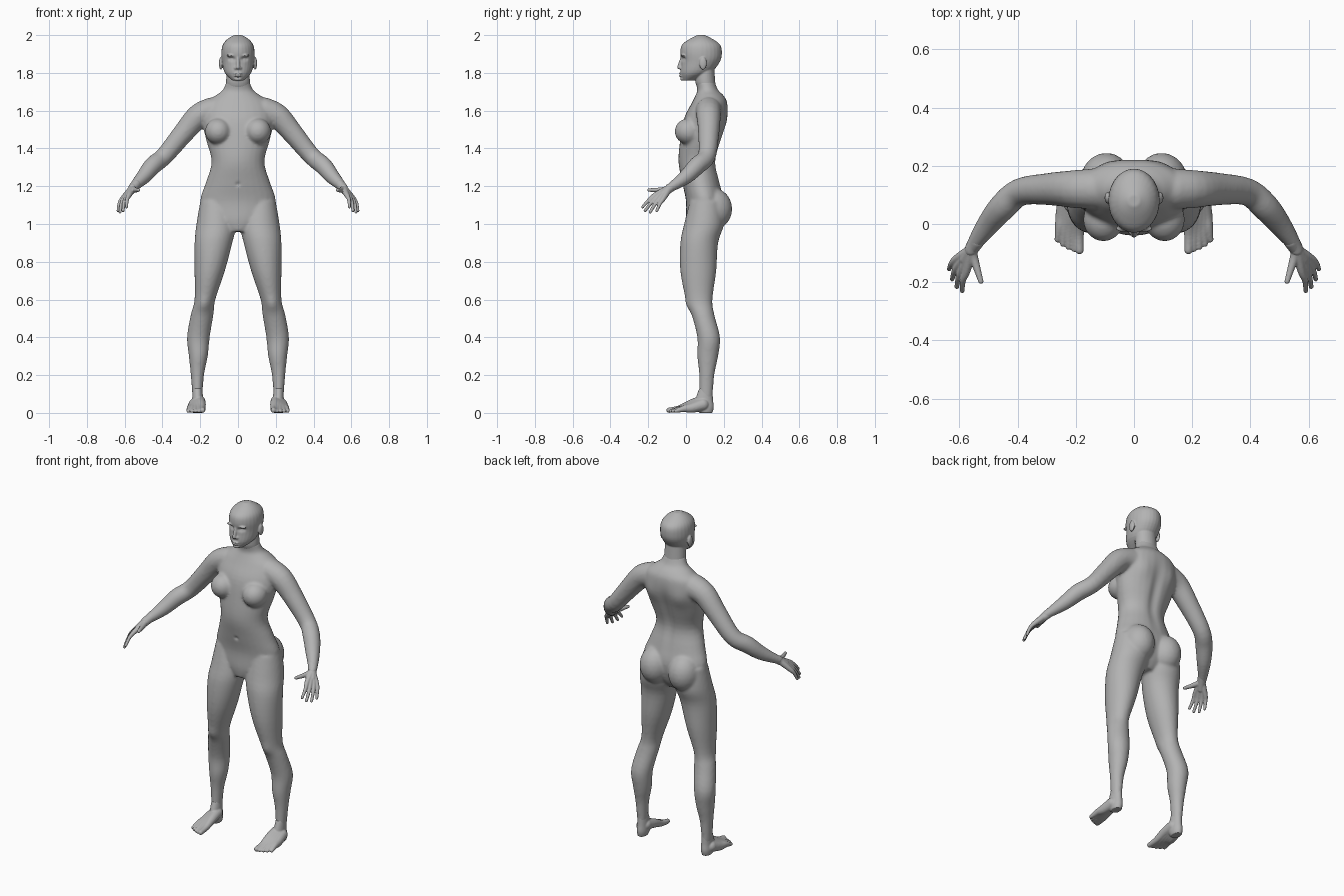
import bpy, bmesh, math
from mathutils import Vector, Matrix

cube = bpy.data.objects.get("Cube")
if cube:
    bpy.data.objects.remove(cube, do_unlink=True)

grey = bpy.data.materials.new("plain grey")
grey.use_nodes = True
grey.diffuse_color = (.45, .45, .45, 1)
shader = grey.node_tree.nodes["Principled BSDF"]
shader.inputs["Base Color"].default_value = grey.diffuse_color


def flow(rows, steps=4):
    """Fill in a smooth run of rows through the given key rows."""
    result = []
    for i in range(len(rows) - 1):
        before, start = rows[max(i - 1, 0)], rows[i]
        end, after = rows[i + 1], rows[min(i + 2, len(rows) - 1)]
        for step in range(steps):
            t = step / steps
            row = []
            for a, b, c, d in zip(before, start, end, after):
                slope_in, slope_out = (c - a) / 2, (d - b) / 2
                bend = 3 * (c - b) - 2 * slope_in - slope_out
                twist = 2 * (b - c) + slope_in + slope_out
                row.append(b + t * (slope_in + t * (bend + t * twist)))
            result.append(row)
    return result + [rows[-1]]


def skin(bm, rings):
    """Bridge rings of points into a closed tube."""
    loops = [[bm.verts.new(point) for point in ring] for ring in rings]
    count = len(loops[0])
    for lower, upper in zip(loops, loops[1:]):
        for i in range(count):
            j = (i + 1) % count
            bm.faces.new((lower[i], lower[j], upper[j], upper[i]))
    bm.faces.new(loops[0][::-1])
    bm.faces.new(loops[-1])


def circle(count):
    angles = [math.tau * i / count for i in range(count)]
    return [(math.cos(angle), math.sin(angle)) for angle in angles]


def loft(bm, rows, side=1):
    """Stack oval sections given as height, x range, front and back."""
    skin(bm, [[(side * (left + right + u * (right - left)) / 2,
                (front + back + v * (back - front)) / 2, z)
               for u, v in circle(28)]
              for z, left, right, front, back in flow(rows)])


def loft_centred(bm, rows):
    """Stack symmetric sections given as height, half width, front and back."""
    loft(bm, [(z, -width, width, front, back) for z, width, front, back in rows])


def blob(bm, centre, radii, side=1):
    x, y, z = centre
    place = Matrix.Translation((side * x, y, z)) @ Matrix.Diagonal((*radii, 1))
    bmesh.ops.create_icosphere(bm, subdivisions=3, radius=1, matrix=place)


def limb(bm, path, side=1):
    """Round limb through x, y, z, radius rows, with rounded ends."""
    rows = flow(path)
    points = [Vector((side * x, y, z)) for x, y, z, radius in rows]
    rings = []
    for i, point in enumerate(points):
        along = points[min(i + 1, len(points) - 1)] - points[max(i - 1, 0)]
        turn = along.to_track_quat('Z', 'Y')
        radius = rows[i][-1]
        rings.append([point + turn @ Vector((u * radius, v * radius, 0))
                      for u, v in circle(16)])
    skin(bm, rings)
    for end in (0, -1):
        blob(bm, points[end], [rows[end][-1]] * 3)


def fuse(name, bm, voxel, smoothing, dents=()):
    """Merge overlapping forms into one surface, then push in soft details."""
    bmesh.ops.recalc_face_normals(bm, faces=bm.faces)
    raw = bpy.data.meshes.new(name + " raw")
    bm.to_mesh(raw)
    bm.free()
    part = bpy.data.objects.new(name, raw)
    bpy.context.scene.collection.objects.link(part)
    remesh = part.modifiers.new("merge", 'REMESH')
    remesh.mode = 'VOXEL'
    remesh.voxel_size = voxel
    relax = part.modifiers.new("relax", 'SMOOTH')
    relax.iterations = smoothing
    bpy.context.view_layer.update()
    depsgraph = bpy.context.evaluated_depsgraph_get()
    mesh = bpy.data.meshes.new_from_object(part.evaluated_get(depsgraph))
    part.modifiers.clear()
    part.data = mesh
    bpy.data.meshes.remove(raw)
    for vertex in mesh.vertices:
        x, y, z = vertex.co
        for centre, radii, push in dents:
            gap = sum(((a - b) / r) ** 2
                      for a, b, r in zip((abs(x), y, z), centre, radii))
            vertex.co.y += push * math.exp(-gap)
        vertex.co.z = max(vertex.co.z, 0)
    mesh.materials.clear()
    mesh.materials.append(grey)
    mesh.shade_smooth()


# Body: trunk, legs, arms, chest and hips
body = bmesh.new()
loft_centred(body, [
    (.96, .06, .01, .14), (1.02, .16, 0, .18), (1.12, .2, 0, .2),
    (1.22, .17, -.02, .18), (1.33, .14, -.04, .16), (1.45, .17, -.03, .19),
    (1.56, .19, -.01, .22), (1.64, .17, .03, .22), (1.68, .12, .05, .2),
    (1.71, .08, .06, .17), (1.76, .06, .05, .15)])
leg = [(1.12, .03, .2, .02, .19), (1, .01, .22, -.01, .2), (.9, .03, .23, -.03, .17),
       (.75, .07, .23, -.03, .16), (.6, .12, .23, 0, .14), (.52, .13, .25, .03, .15),
       (.4, .15, .27, .06, .18), (.3, .16, .26, .06, .17), (.2, .18, .25, .07, .15),
       (.07, .19, .24, .07, .14)]
arm = [(.14, .12, 1.6, .07), (.21, .12, 1.57, .065), (.29, .12, 1.48, .056),
       (.39, .11, 1.36, .048), (.45, .06, 1.31, .048), (.5, 0, 1.25, .04),
       (.55, -.07, 1.2, .026), (.56, -.09, 1.19, .024)]
for side in (1, -1):
    loft(body, leg, side)
    limb(body, arm, side)
    blob(body, (.105, .015, 1.49), (.07, .075, .07), side)
    blob(body, (.095, .145, 1.08), (.09, .1, .11), side)
spine = ((0, .19, 1.4), (.03, .08, .17), -.014)
shoulder_blade = ((.1, .21, 1.53), (.05, .06, .06), .01)
navel = ((0, -.03, 1.21), (.01, .03, .01), .01)
knee = ((.18, .01, .57), (.03, .05, .04), -.008)
fuse("body", body, .008, 7, (spine, shoulder_blade, navel, knee))

# Head: skull, neck, nose, lips, chin, brows and ears
head = bmesh.new()
loft_centred(head, [
    (1.76, .03, -.02, .04), (1.8, .07, -.03, .13), (1.86, .085, -.025, .18),
    (1.91, .088, -.03, .19), (1.95, .08, -.02, .18), (1.98, .055, .02, .14),
    (2, .02, .06, .1)])
loft_centred(head, [(1.7, .06, .07, .16), (1.75, .063, .05, .155), (1.82, .06, .05, .15)])
limb(head, [(0, -.022, 1.88, .008), (0, -.036, 1.83, .011)])
for lip in (1.785, 1.796):
    blob(head, (0, -.028, lip), (.022, .011, .006))
blob(head, (0, -.02, 1.768), (.02, .01, .01))
for side in (1, -1):
    blob(head, (.012, -.026, 1.825), (.009, .01, .008), side)
    blob(head, (.036, -.016, 1.892), (.026, .012, .007), side)
    blob(head, (.091, .09, 1.85), (.01, .02, .034), side)
socket = ((.034, -.02, 1.874), (.017, .03, .01), .014)
eye = ((.034, -.01, 1.872), (.009, .03, .006), -.006)
mouth = ((0, -.03, 1.79), (.02, .03, .003), .006)
fuse("head", head, .004, 3, (socket, eye, mouth))

for side, word in ((1, "left"), (-1, "right")):
    # Hand: thumb and four fingers fanned out from the wrist
    hand = bmesh.new()
    wrist = (.56, -.09, 1.187, .02)
    limb(hand, [(.54, -.06, 1.21, .026), (.58, -.12, 1.16, .02)], side)
    limb(hand, [wrist, (.548, -.125, 1.18, .015), (.526, -.197, 1.18, .009)], side)
    for finger in range(4):
        t = finger / 3
        knuckle = Vector((.575, -.16, 1.155)).lerp(Vector((.61, -.12, 1.135)), t)
        tip = Vector((.59, -.23, 1.09)).lerp(Vector((.635, -.155, 1.07)), t)
        tip += (tip - knuckle).normalized() * .02 * math.sin(math.pi * t)
        bend = (knuckle + tip) / 2 + Vector((.005, 0, .006))
        limb(hand, [wrist, (*knuckle, .014), (*bend, .01), (*tip, .008)], side)
    fuse(word + "_hand", hand, .0035, 2)

    # Foot: heel and ankle, with five toes fanned out from the instep
    foot = bmesh.new()
    loft(foot, [(0, .19, .24, .07, .14), (.03, .183, .246, .05, .147),
                (.07, .184, .243, .05, .143), (.13, .19, .24, .07, .14)], side)
    for toe in range(5):
        thick = .01 if toe else .014
        tip = -.09 + .007 * toe * toe / 4 + .002 * toe
        limb(foot, [(.205 + .006 * toe, .09, .06 - .004 * toe, .033),
                    (.196 + .012 * toe, .03, .046 - .005 * toe, .026),
                    (.19 + .016 * toe, -.035 + .006 * toe, .022, .018),
                    (.187 + .019 * toe, tip, thick, thick)], side)
    fuse(word + "_foot", foot, .004, 2)
